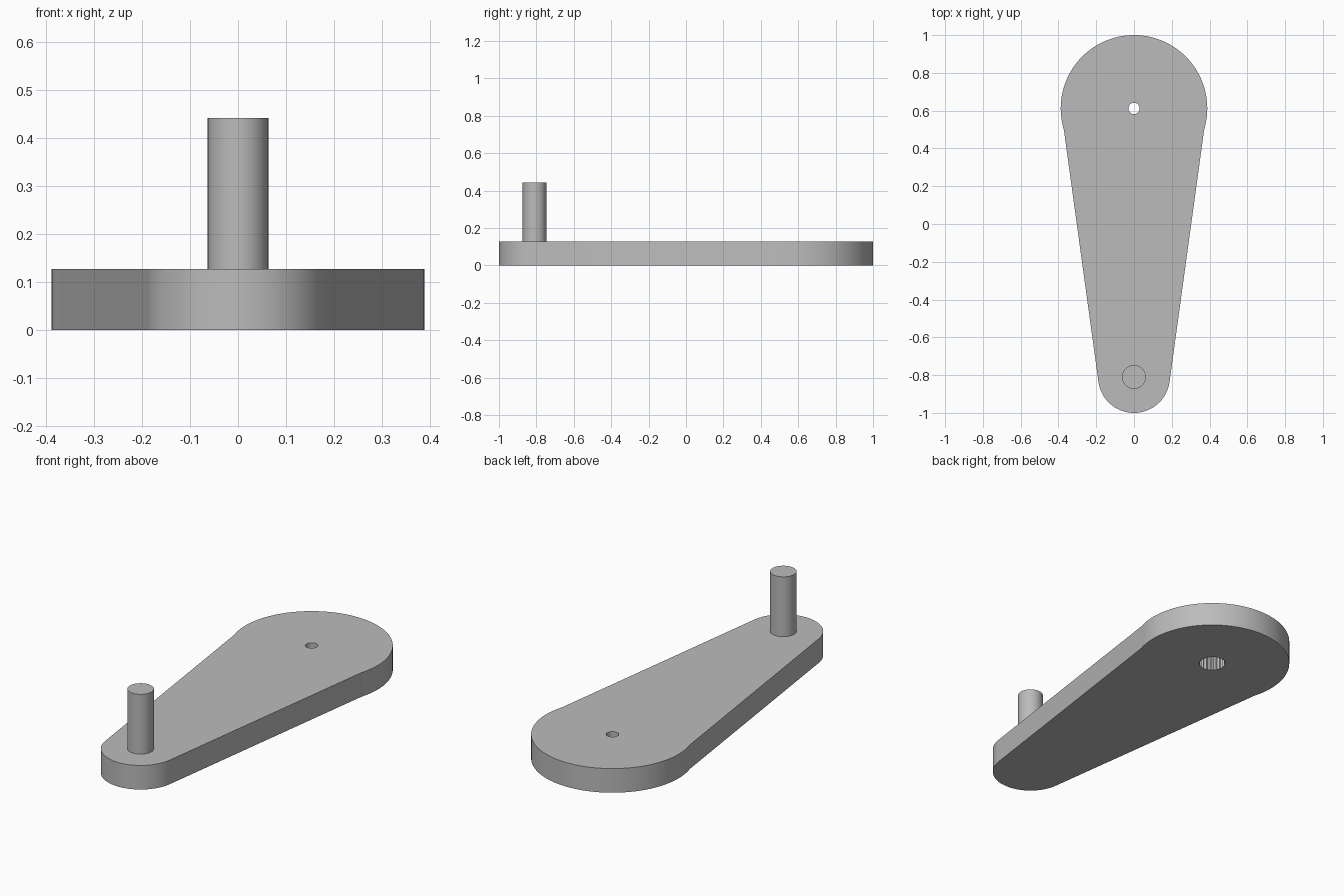
import bpy
import bmesh
from math import sin, cos, pi, atan2

cube = bpy.data.objects.get("Cube")
if cube:
    bpy.data.objects.remove(cube, do_unlink=True)

THICK, SHELF, PIN_TOP = 0.127, 0.09, 0.442
HUB_Y, HUB_R = 0.612, 0.388
TIP_Y, TIP_R = -0.81, 0.19
TEETH = 21

grey = bpy.data.materials.new("plain grey")
grey.use_nodes = True
colour = (0.5, 0.5, 0.5, 1)
grey.diffuse_color = colour
grey.node_tree.nodes["Principled BSDF"].inputs["Base Color"].default_value = colour


def arc(cy, r, start, end, steps):
    """Points along an arc centred on x = 0."""
    angles = [start + (end - start) * i / steps for i in range(steps + 1)]
    return [(r * cos(a), cy + r * sin(a)) for a in angles]


def ring(bm, points, z):
    """Closed loop of edges at one height."""
    verts = [bm.verts.new((x, y, z)) for x, y in points]
    return [bm.edges.new((v, verts[(i + 1) % len(verts)])) for i, v in enumerate(verts)]


def wall(bm, lower, upper):
    for a, b in zip(lower, upper):
        bm.faces.new((a.verts[0], a.verts[1], b.verts[1], b.verts[0]))


def cap(bm, *rings):
    bmesh.ops.triangle_fill(bm, edges=[e for r in rings for e in r], use_beauty=True)


def finish(bm, name):
    bmesh.ops.recalc_face_normals(bm, faces=bm.faces)
    # Merge the flat cap triangles into clean faces
    bmesh.ops.dissolve_limit(bm, angle_limit=0.001, verts=bm.verts[:], edges=bm.edges[:])
    mesh = bpy.data.meshes.new(name)
    bm.to_mesh(mesh)
    bm.free()
    mesh.materials.append(grey)
    obj = bpy.data.objects.new(name, mesh)
    bpy.context.collection.objects.link(obj)
    bpy.ops.object.select_all(action='DESELECT')
    obj.select_set(True)
    bpy.context.view_layer.objects.active = obj
    bpy.ops.object.shade_smooth_by_angle(angle=pi / 9)


# Tapered arm: large hub arc and small tip arc joined by straight sides
dip = atan2(0.112, 0.371)
outline = arc(HUB_Y, HUB_R, -dip, pi + dip, 64)
outline += arc(TIP_Y, TIP_R, pi + 0.1, 2 * pi - 0.1, 40)

# Toothed socket below, narrow screw hole above
socket = []
for i in range(TEETH * 2):
    a, r = pi * i / TEETH, (0.069 if i % 2 else 0.062)
    socket.append((r * cos(a), HUB_Y + r * sin(a)))
hole = arc(HUB_Y, 0.03, 0, 2 * pi, 32)[:-1]

bm = bmesh.new()
arm_low, arm_high = ring(bm, outline, 0), ring(bm, outline, THICK)
socket_low, socket_high = ring(bm, socket, 0), ring(bm, socket, SHELF)
hole_low, hole_high = ring(bm, hole, SHELF), ring(bm, hole, THICK)
wall(bm, arm_low, arm_high)
wall(bm, socket_low, socket_high)
wall(bm, hole_low, hole_high)
cap(bm, arm_low, socket_low)
cap(bm, socket_high, hole_low)
cap(bm, arm_high, hole_high)
finish(bm, "crank_arm")

# Upright handle pin at the narrow end
bm = bmesh.new()
circle = arc(TIP_Y, 0.063, 0, 2 * pi, 48)[:-1]
pin_low, pin_high = ring(bm, circle, THICK), ring(bm, circle, PIN_TOP)
wall(bm, pin_low, pin_high)
cap(bm, pin_low)
cap(bm, pin_high)
finish(bm, "handle_pin")
